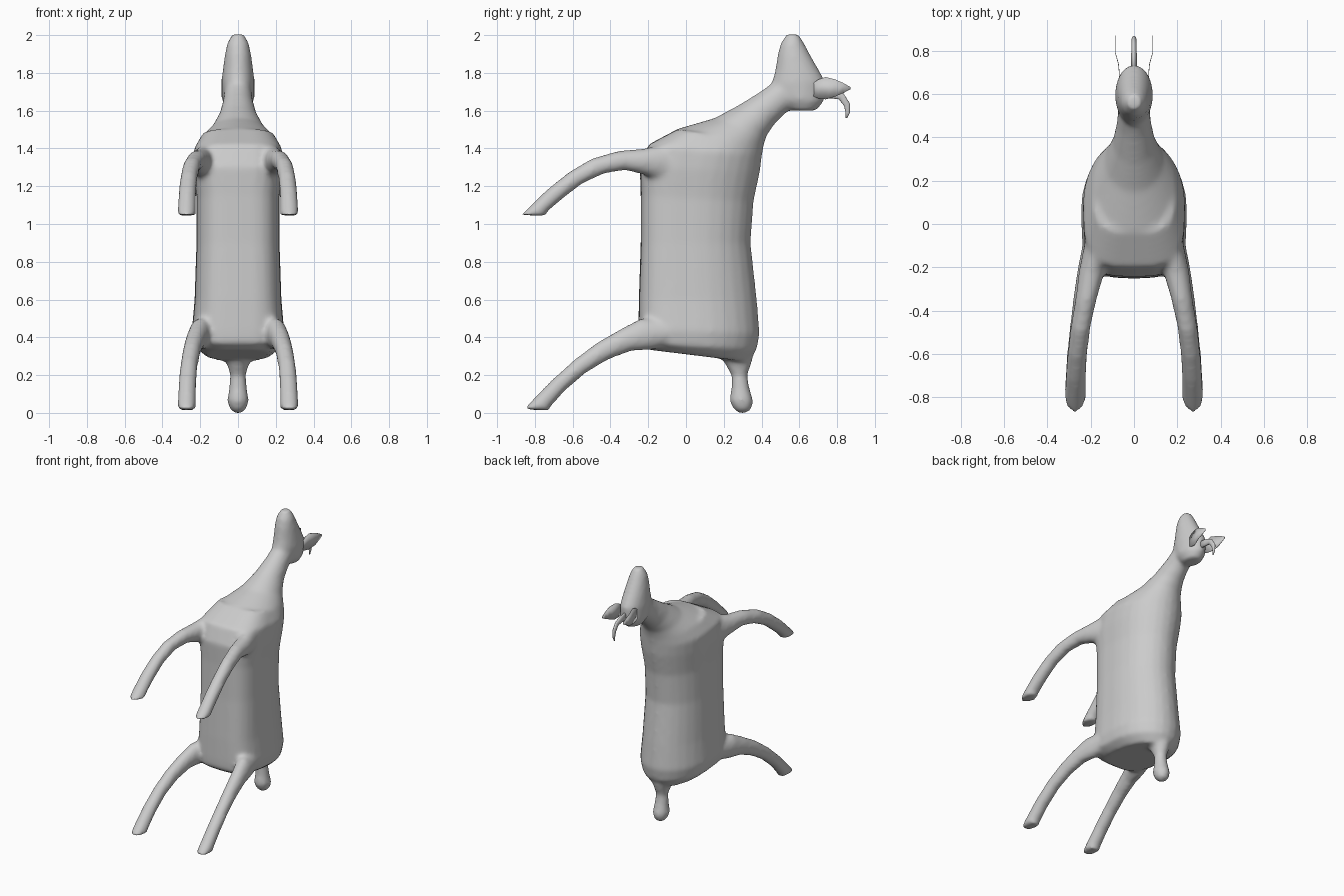
import bpy, bmesh, math
from mathutils import Vector

N = 28


def loft(bm, sections, cx=0.0, p=2.0):
    """Skin closed rings. Section = (y, z of one edge, y, z of other edge, half width[, x centre])."""
    rings = []
    for s in sections:
        a, b = Vector((0, s[0], s[1])), Vector((0, s[2], s[3]))
        mid, half = (a + b) / 2, (b - a) / 2
        x0 = s[5] * cx if len(s) > 5 else 0
        ring = []
        for i in range(N):
            t = 2 * math.pi * i / N
            c, w = math.cos(t), math.sin(t)
            e = 2 / p if c < 0 else 1       # squarer on the belly side
            c = math.copysign(abs(c) ** e, c)
            w = math.copysign(abs(w) ** e, w)
            ring.append(bm.verts.new(mid + half * c + Vector((x0 + s[4] * w, 0, 0))))
        rings.append(ring)
    faces = [bm.faces.new(rings[0]), bm.faces.new(rings[-1])]
    for r, q in zip(rings, rings[1:]):
        for i in range(N):
            j = (i + 1) % N
            faces.append(bm.faces.new((r[i], r[j], q[j], q[i])))
    bmesh.ops.recalc_face_normals(bm, faces=faces)


def finish(bm, name):
    me = bpy.data.meshes.new(name)
    bm.to_mesh(me)
    bm.free()
    me.polygons.foreach_set("use_smooth", [True] * len(me.polygons))
    ob = bpy.data.objects.new(name, me)
    bpy.context.collection.objects.link(ob)
    return ob


bm = bmesh.new()

# Torso, upright, with a flat belly and a rounded back
loft(bm, [
    (-.20, .335, .33, .27, .17),
    (-.25, .37, .375, .335, .23),
    (-.252, .44, .39, .42, .245),
    (-.25, .60, .375, .60, .23),
    (-.24, .90, .342, .90, .22),
    (-.24, 1.15, .358, 1.12, .22),
    (-.245, 1.30, .392, 1.28, .235),
    (-.20, 1.42, .402, 1.36, .235),
    (-.04, 1.505, .412, 1.42, .19)], p=3.4)

# Neck
loft(bm, [
    (-.20, 1.41, .402, 1.36, .225),
    (-.04, 1.505, .412, 1.42, .19),
    (.15, 1.56, .428, 1.47, .135),
    (.28, 1.63, .47, 1.53, .098),
    (.40, 1.705, .52, 1.58, .08),
    (.50, 1.78, .62, 1.66, .07)])

# Head with the muzzle pointing up
loft(bm, [
    (.55, 1.60, .69, 1.60, .055),
    (.48, 1.66, .73, 1.65, .085),
    (.452, 1.74, .735, 1.76, .087),
    (.472, 1.81, .695, 1.83, .08),
    (.484, 1.89, .65, 1.91, .069),
    (.498, 1.95, .618, 1.97, .056),
    (.53, 2.004, .598, 2.004, .032)])

# Legs, mirrored left and right
FRONT_LEG = [
    (-.05, 1.20, -.05, 1.44, .07, .15),
    (-.22, 1.26, -.22, 1.40, .06, .195),
    (-.32, 1.285, -.36, 1.387, .05, .22),
    (-.43, 1.268, -.50, 1.347, .046, .245),
    (-.55, 1.213, -.62, 1.275, .046, .26),
    (-.66, 1.128, -.73, 1.188, .047, .268),
    (-.74, 1.06, -.83, 1.09, .049, .272),
    (-.74, 1.043, -.873, 1.048, .049, .272)]
HIND_LEG = [
    (-.05, .36, -.05, .50, .07, .16),
    (-.18, .335, -.24, .50, .06, .20),
    (-.29, .328, -.35, .442, .052, .225),
    (-.41, .283, -.47, .373, .047, .245),
    (-.53, .212, -.59, .283, .046, .26),
    (-.64, .118, -.70, .184, .047, .268),
    (-.72, .03, -.82, .062, .049, .272),
    (-.72, .013, -.86, .018, .049, .272)]
for side in (-1, 1):
    loft(bm, FRONT_LEG, side)
    loft(bm, HIND_LEG, side)

# Tail with a bulb at its end
loft(bm, [
    (.13, .36, .36, .36, .13),
    (.20, .27, .35, .27, .062),
    (.24, .20, .325, .20, .041),
    (.24, .13, .337, .13, .047),
    (.23, .065, .357, .06, .058),
    (.25, .02, .345, .015, .042),
    (.28, .0, .32, .0, .02)])

# Blend everything into one skin
body = finish(bm, "animal_body")
rm = body.modifiers.new("blend", 'REMESH')
rm.mode = 'VOXEL'
rm.voxel_size = 0.014
rm.use_smooth_shade = True
sm = body.modifiers.new("soften", 'SMOOTH')
sm.factor = 0.5
sm.iterations = 8

# Thin leaf-shaped ears
EAR = [(.64, 1.69, 1.72), (.70, 1.665, 1.765), (.74, 1.66, 1.778),
       (.79, 1.675, 1.765), (.83, 1.692, 1.748), (.87, 1.713, 1.725)]
EAR_X = [.066, .068, .072, .086, .087, .086]
for side, name in ((-1, "left_ear"), (1, "right_ear")):
    bm = bmesh.new()
    rows = [[bm.verts.new((side * x, y, z)) for z in (z0, z1)]
            for (y, z0, z1), x in zip(EAR, EAR_X)]
    for r, q in zip(rows, rows[1:]):
        bm.faces.new((r[0], q[0], q[1], r[1]))
    ear = finish(bm, name)
    so = ear.modifiers.new("thickness", 'SOLIDIFY')
    so.thickness = 0.003
    so.offset = 0

# Narrow curved horn on the centre line
bm = bmesh.new()
loft(bm, [
    (.69, 1.67, .69, 1.73, .013),
    (.77, 1.665, .78, 1.715, .013),
    (.81, 1.66, .835, 1.69, .012),
    (.837, 1.625, .868, 1.637, .011),
    (.845, 1.59, .868, 1.59, .008),
    (.845, 1.56, .853, 1.56, .004)])
finish(bm, "horn")
